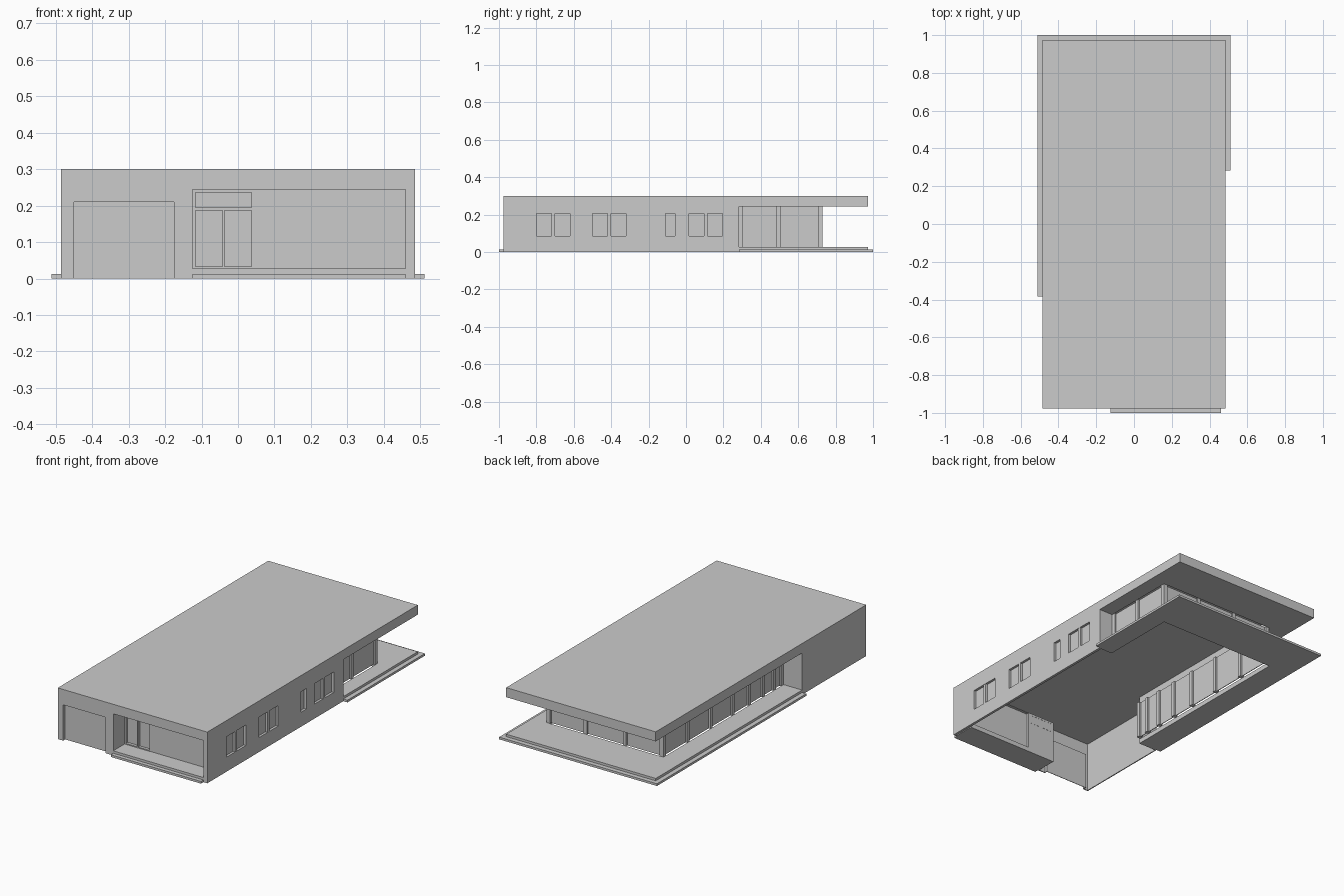
import bpy, bmesh

if "Cube" in bpy.data.objects:
    bpy.data.objects.remove(bpy.data.objects["Cube"])


def finish(name, bm):
    bmesh.ops.recalc_face_normals(bm, faces=bm.faces)
    me = bpy.data.meshes.new(name)
    bm.to_mesh(me)
    bm.free()
    ob = bpy.data.objects.new(name, me)
    bpy.context.collection.objects.link(ob)
    return ob


def boxes(name, *specs):
    """One mesh from boxes given as (x0, x1, y0, y1, z0, z1)."""
    bm = bmesh.new()
    for x0, x1, y0, y1, z0, z1 in specs:
        vs = bmesh.ops.create_cube(bm, size=1)["verts"]
        for v in vs:
            v.co.x = x1 if v.co.x > 0 else x0
            v.co.y = y1 if v.co.y > 0 else y0
            v.co.z = z1 if v.co.z > 0 else z0
    return finish(name, bm)


def prism(name, pts, z0, z1):
    bm = bmesh.new()
    face = bm.faces.new([bm.verts.new((x, y, z0)) for x, y in pts])
    top = bmesh.ops.extrude_face_region(bm, geom=[face])["geom"]
    for v in top:
        if isinstance(v, bmesh.types.BMVert):
            v.co.z = z1
    return finish(name, bm)


def glazing(name, along, a, b, f0, f1, posts):
    """Glass wall from a to b along an axis, depth f0 to f1, with given posts."""
    mid, specs = (f0 + f1) / 2, []

    def add(u0, u1, d0, d1):
        specs.append((u0, u1, d0, d1, FLOOR, CEIL) if along == "x"
                     else (d0, d1, u0, u1, FLOOR, CEIL))

    for u in posts:
        add(u - 0.011, u + 0.011, f0, f1)
    add(a, b, mid - 0.002, mid + 0.002)
    return boxes(name, *specs)


W, FRONT, BACK = 0.485, -0.977, 0.973    # house outline
IN = 0.46                                # right side of the porch
FLOOR, STEP, CEIL, TOP = 0.027, 0.013, 0.244, 0.30
GL, GR, GB = -0.365, 0.395, 0.73         # glass lines: left, right, back
LS, RS = -0.383, 0.283                   # where the terrace starts: left, right
T = 0.006                                # thin shell

# House shell with roof: solid block, hollowed and opened
shell = boxes("house_shell", (-W, W, FRONT, BACK, 0, TOP))
windows = [(-0.80, -0.62), (-0.50, -0.32), (-0.11, -0.06), (0.015, 0.195)]
cuts = [(-W + T, 0.47, FRONT + T, LS - T, -0.1, TOP - T),   # front rooms
        (GL, 0.47, LS - 0.05, RS - T, -0.1, TOP - T),       # middle rooms
        (GL, GR, RS - 0.05, GB, -0.1, TOP - T),             # back room
        (-0.7, GL + 0.02, LS, 1.2, -0.1, CEIL),             # left terrace
        (GR - 0.02, 0.7, RS, 1.2, -0.1, CEIL),              # right terrace
        (-0.7, 0.7, GB - 0.02, 1.2, -0.1, CEIL),            # back terrace
        (-0.125, IN, -1.1, -0.9, -0.1, CEIL),               # porch
        (-0.45, -0.175, -1.1, -0.9, -0.1, 0.21)]            # garage
cuts += [(0.43, 0.55, a, b, 0.085, 0.205) for a, b in windows]
for i, c in enumerate(cuts):
    cutter = boxes(f"cutter_{i}", c)
    cutter.hide_render = True
    cutter.hide_viewport = True
    mod = shell.modifiers.new(f"cut_{i}", "BOOLEAN")
    mod.operation, mod.solver, mod.object = "DIFFERENCE", "EXACT", cutter

# Side windows: panes and centre mullions
boxes("side_window_panes", *[(0.468, 0.471, a, b, 0.085, 0.205) for a, b in windows])
boxes("side_window_mullions",
      *[(0.47, W - 0.001, (a + b) / 2 - 0.009, (a + b) / 2 + 0.009, 0.085, 0.205)
        for a, b in windows if b - a > 0.1])

# Garage door with its jambs and lintel
boxes("garage_door", (-0.45, -0.175, -0.958, -0.955, 0, 0.21))
boxes("garage_frame",
      (-0.454, -0.45, FRONT + T, -0.955, 0, 0.214),
      (-0.175, -0.171, FRONT + T, -0.955, 0, 0.214),
      (-0.454, -0.171, FRONT + T, -0.955, 0.21, 0.214))

# Entrance porch
boxes("porch_floor", (-0.125, IN, FRONT, -0.85, STEP, FLOOR))
boxes("porch_base", (-0.125, IN, -1.0, -0.85, 0, STEP))
boxes("porch_walls",
      (-0.13, -0.125, FRONT + T, -0.85, 0, CEIL),
      (IN, IN + 0.005, FRONT + T, -0.865, 0, CEIL),
      (0.045, IN, -0.87, -0.865, 0, CEIL),
      (0.045, 0.049, -0.87, -0.85, 0, CEIL))
boxes("porch_ceiling", (-0.13, IN + 0.005, FRONT + T, -0.85, CEIL, CEIL + 0.004))

# Entrance door: frame, transom light and two leaves
x0, x1, d0, d1 = -0.125, 0.045, -0.872, -0.85
boxes("door_frame",
      (x0, x0 + 0.008, d0, d1, FLOOR, CEIL), (x1 - 0.008, x1, d0, d1, FLOOR, CEIL),
      (x0, x1, d0, d1, CEIL - 0.008, CEIL), (x0, x1, d0, d1, 0.187, 0.195),
      (x0, x1, d0, d1, FLOOR, 0.033), (-0.043, -0.037, d0, d1, FLOOR, 0.19))
boxes("door_panels", (x0, x1, -0.855, -0.851, FLOOR, CEIL))


# Terrace wrapping around the back, in two levels
def terrace(name, x, y, z0, z1):
    prism(name, [(-x, LS), (GL, LS), (GL, GB), (GR, GB), (GR, RS),
                 (x, RS), (x, y), (-x, y)], z0, z1)


terrace("terrace_step", 0.512, 1.0, 0, STEP)
terrace("terrace_floor", W, BACK, STEP, FLOOR)

# Glass walls
D = 0.025
glazing("back_glazing", "x", GL, GR, GB - D, GB, (-0.354, -0.112, 0.142, 0.384))
glazing("left_glazing", "y", LS, GB, GL, GL + D,
        (0.719, 0.50, 0.285, 0.085, -0.07, -0.20, -0.30, -0.37))
glazing("right_glazing", "y", RS, GB, GR - D, GR, (0.294, 0.495, 0.719))
